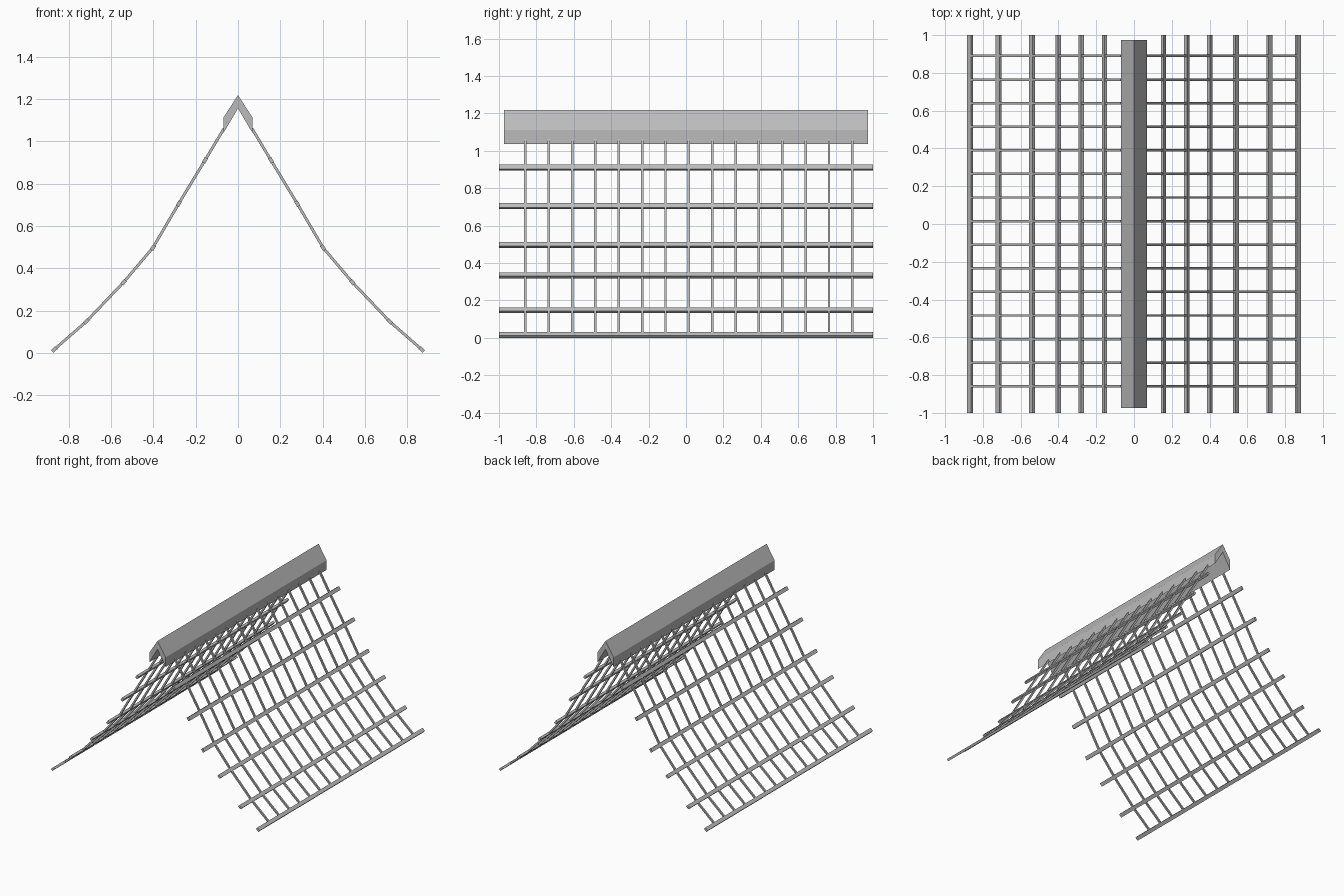
import bpy, bmesh
from mathutils import Vector

if "Cube" in bpy.data.objects:
    bpy.data.objects.remove(bpy.data.objects["Cube"])

grey = bpy.data.materials.new("grey timber")
grey.diffuse_color = (0.5, 0.5, 0.5, 1)
grey.use_nodes = True
grey.node_tree.nodes["Principled BSDF"].inputs["Base Color"].default_value = grey.diffuse_color

# Roof slope from eave to ridge, as (x, z) points
SLOPE = [(0.868, 0.016), (0.717, 0.148), (0.54, 0.334), (0.402, 0.497),
         (0.28, 0.705), (0.156, 0.91), (0.066, 1.06)]


def extrude_loops(name, loops, closed_path=False):
    """Skin a list of matching closed loops and cap both ends."""
    bm = bmesh.new()
    rings = [[bm.verts.new(p) for p in loop] for loop in loops]
    n = len(rings[0])
    for a, b in zip(rings, rings[1:]):
        for i in range(n):
            j = (i + 1) % n
            bm.faces.new((a[i], a[j], b[j], b[i]))
    bm.faces.new(rings[0][::-1])
    bm.faces.new(rings[-1])
    bmesh.ops.recalc_face_normals(bm, faces=bm.faces[:])
    me = bpy.data.meshes.new(name)
    bm.to_mesh(me)
    bm.free()
    me.materials.append(grey)
    ob = bpy.data.objects.new(name, me)
    bpy.context.collection.objects.link(ob)
    return ob


def tangent(i):
    """Direction of the slope at point i."""
    a = Vector(SLOPE[max(i - 1, 0)])
    b = Vector(SLOPE[min(i + 1, len(SLOPE) - 1)])
    return (b - a).normalized()


def prism(name, profile, half):
    return extrude_loops(name, [[(x, y, z) for x, z in profile] for y in (-half, half)])


for side, s in (("right", 1), ("left", -1)):
    # Long horizontal rails, tilted to lie in the slope
    for i, p in enumerate(SLOPE[:-1]):
        t = tangent(i)
        n = Vector((t.y, -t.x))
        c = Vector(p)
        box = [c + t * a * 0.0135 + n * b * 0.0085
               for a, b in ((-1, -1), (1, -1), (1, 1), (-1, 1))]
        prism(f"{side}_rail_{i}", [(s * v.x, v.y) for v in box], 1.0)

    # Thin bent rafters crossing the rails
    for k in range(15):
        y = -0.859 + k * 0.1249
        loops = []
        for i, p in enumerate(SLOPE):
            t = tangent(i)
            n = Vector((t.y, -t.x)) * 0.0065
            c = Vector(p)
            if i == 0:
                c += t * 0.008
            loops.append([(s * (c.x + n.x * b), y + a * 0.0065, c.y + n.y * b)
                          for a, b in ((-1, -1), (1, -1), (1, 1), (-1, 1))])
        extrude_loops(f"{side}_rafter_{k}", loops)

# Chevron ridge cap
prism("ridge_cap", [(0, 1.218), (0.069, 1.111), (0.069, 1.038),
                    (0, 1.155), (-0.069, 1.038), (-0.069, 1.111)], 0.974)
